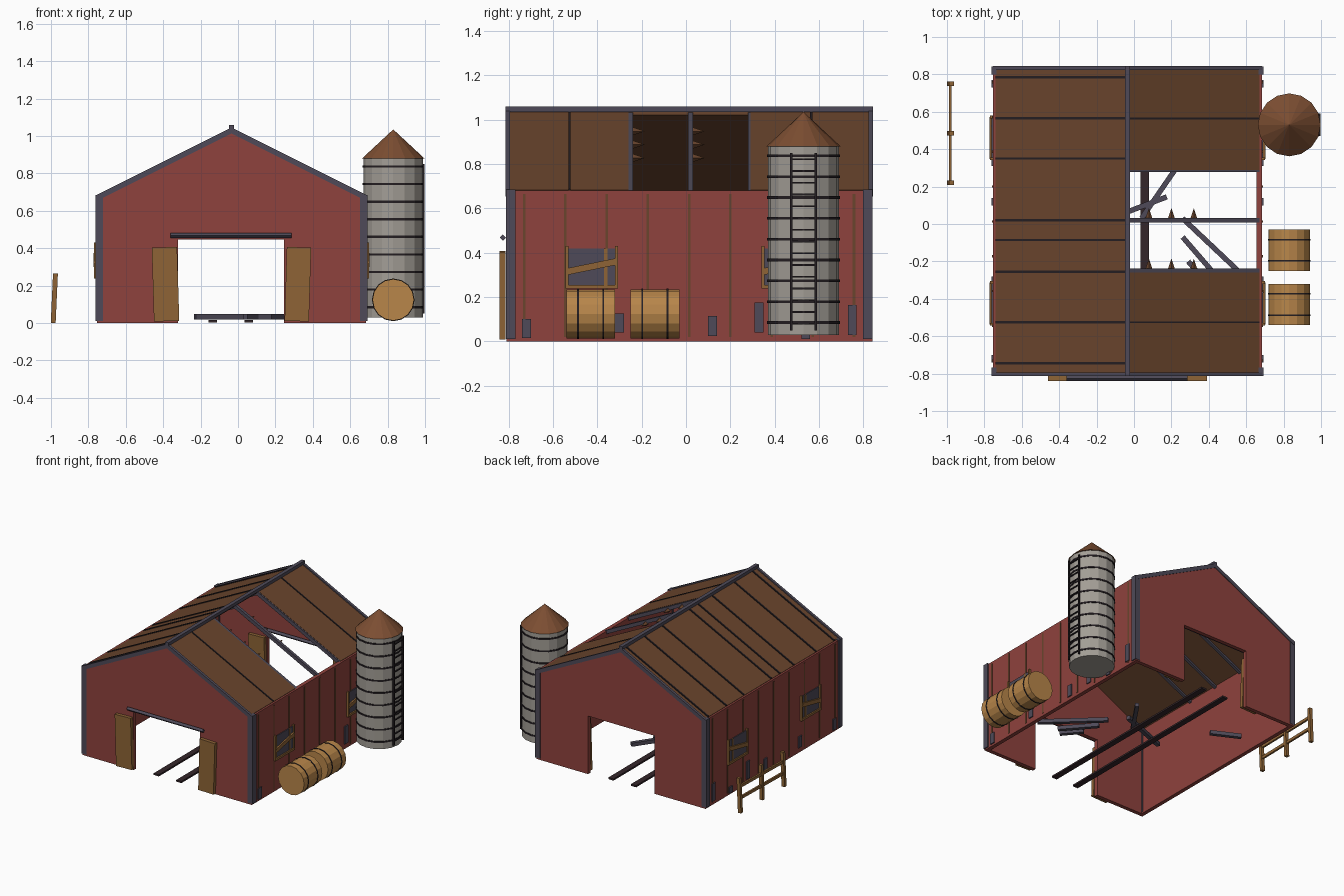
import bpy, bmesh, math
from mathutils import Vector, Matrix

if "Cube" in bpy.data.objects:
    bpy.data.objects.remove(bpy.data.objects["Cube"])

CX = -0.035          # barn centre line
YF, YB = -0.81, 0.84  # barn ends


def material(name, rgb):
    m = bpy.data.materials.new(name)
    m.diffuse_color = (*[((c / 255 + 0.055) / 1.055) ** 2.4 for c in rgb], 1)
    m.use_nodes = True
    m.node_tree.nodes["Principled BSDF"].inputs["Base Color"].default_value = m.diffuse_color
    return m


RED = material("barn red", (143, 66, 61))
ROOF = material("roof brown", (106, 69, 45))
GREY = material("dark slate", (78, 74, 88))
DARK = material("dark timber", (52, 38, 42))
IRON = material("black iron", (36, 30, 34))
WOOD = material("plank brown", (142, 100, 54))
BARREL = material("barrel ochre", (184, 134, 74))
SILO = material("silo grey", (163, 158, 150))
CONE = material("silo roof brown", (124, 78, 50))


def make(name, bm, mat):
    bmesh.ops.recalc_face_normals(bm, faces=bm.faces)
    me = bpy.data.meshes.new(name)
    bm.to_mesh(me)
    bm.free()
    me.materials.append(mat)
    ob = bpy.data.objects.new(name, me)
    bpy.context.collection.objects.link(ob)
    return ob


def box(name, lo, hi, mat, tilt=None):
    """Box between two corners, optionally tilted by (angle, axis)."""
    lo, hi = Vector(lo), Vector(hi)
    bm = bmesh.new()
    bmesh.ops.create_cube(bm, size=1, matrix=Matrix.Diagonal((*(hi - lo), 1)))
    ob = make(name, bm, mat)
    ob.location = (lo + hi) / 2
    if tilt:
        ob.rotation_euler["XYZ".index(tilt[1])] = tilt[0]
    return ob


def bar(name, a, b, w, h, mat):
    """Square timber from point a to point b."""
    a, b = Vector(a), Vector(b)
    bm = bmesh.new()
    bmesh.ops.create_cube(bm, size=1, matrix=Matrix.Diagonal((w, h, (b - a).length, 1)))
    ob = make(name, bm, mat)
    ob.rotation_euler = (b - a).to_track_quat('Z', 'Y').to_euler()
    ob.location = (a + b) / 2
    return ob


def prism(name, pts, y0, y1, mat):
    """Outline in x-z extruded along y."""
    bm = bmesh.new()
    f = bm.faces.new([bm.verts.new((x, y0, z)) for x, z in pts])
    ext = bmesh.ops.extrude_face_region(bm, geom=[f])
    bmesh.ops.translate(bm, vec=(0, y1 - y0, 0),
                        verts=[v for v in ext["geom"] if isinstance(v, bmesh.types.BMVert)])
    return make(name, bm, mat)


def cylinder(name, centre, r1, r2, length, sides, mat, axis='Z'):
    bm = bmesh.new()
    bmesh.ops.create_cone(bm, cap_ends=True, segments=sides, radius1=r1, radius2=r2, depth=length)
    ob = make(name, bm, mat)
    ob.location = centre
    if axis == 'Y':
        ob.rotation_euler.x = math.pi / 2
    return ob


def slope(name, s, y0, y1, top, thick, mat, out=0.705):
    """Strip following one roof slope; s is the side, top the lift off the roof plane."""
    z0, z1 = 1.035 + top, 1.035 + top - 0.5 * out
    prism(name, [(CX, z0), (CX + s * out, z1), (CX + s * out, z1 - thick), (CX, z0 - thick)], y0, y1, mat)


# End walls with door openings, gables, rake trim, doors and track
for end, y in (("front", YF), ("back", YB - 0.03)):
    prism(end + "_wall", [(-0.755, 0), (-0.32, 0), (-0.32, 0.446), (0.245, 0.446), (0.245, 0),
                          (0.685, 0), (0.685, 0.68), (-0.755, 0.68)], y, y + 0.03, RED)
    prism(end + "_gable", [(CX - 0.69, 0.68), (CX + 0.69, 0.68), (CX, 1.022)], y, y + 0.03, RED)
    for s in (-1, 1):
        ry = y - 0.004 if end == "front" else y + 0.014
        slope(end + "_rake_trim", s, ry, ry + 0.02, 0.01, 0.032, GREY, 0.72)
    box(end + "_left_door", (-0.455, y - 0.03, 0.01), (-0.32, y - 0.004, 0.405), WOOD, (-0.03, 'Y'))
    box(end + "_right_door", (0.255, y - 0.03, 0.01), (0.385, y - 0.004, 0.405), WOOD, (0.03, 'Y'))
    box(end + "_door_track", (-0.36, y - 0.026, 0.458), (0.285, y - 0.006, 0.478), GREY, (math.pi / 4, 'X'))

# Side walls with battens, windows, stone patches and corner posts
patches = [(-0.74, 0.015, 0.1), (-0.32, 0.04, 0.125), (0.1, 0.025, 0.115),
           (0.31, 0.04, 0.175), (0.52, 0.012, 0.06), (0.73, 0.03, 0.165)]
for side, s in (("left", -1), ("right", 1)):
    def plate(name, y0, y1, z0, z1, d, mat, inner=0.002):
        xs = sorted((CX + s * (0.72 - inner), CX + s * (0.72 + d)))
        return box(side + name, (xs[0], y0, z0), (xs[1], y1, z1), mat)

    plate("_wall", YF + 0.03, YB - 0.03, 0, 0.68, 0, RED, 0.03)
    for i in range(9):
        y = -0.73 + i * 0.186
        plate("_batten", y - 0.006, y + 0.006, 0.02, 0.665, 0.004, ROOF)
    for y, z0, z1 in patches:
        plate("_patch", y, y + 0.04, z0, z1, 0.008, GREY)
    for y in (YF, YB - 0.04):
        plate("_corner_post", y - 0.002, y + 0.042, 0.01, 0.685, 0.008, GREY, 0.034)
    for y in (-0.425, 0.46):
        plate("_window_pane", y - 0.11, y + 0.11, 0.25, 0.42, 0.006, GREY)
        for e in (-0.112, 0.112):
            plate("_window_jamb", y + e - 0.007, y + e + 0.007, 0.24, 0.43, 0.016, WOOD)
        plate("_window_sill", y - 0.119, y + 0.119, 0.238, 0.255, 0.016, WOOD)
        plate("_window_mullion", y + 0.055, y + 0.07, 0.25, 0.42, 0.01, WOOD)
        x = CX + s * 0.73
        bar(side + "_window_board", (x, y - 0.11, 0.315), (x, y + 0.11, 0.36), 0.014, 0.03, WOOD)

# Roof: whole left slope, right slope with a missing bay
slope("left_roof", -1, YF, YB, 0, 0.015, ROOF)
slope("right_roof_front", 1, YF, -0.26, 0, 0.015, ROOF)
slope("right_roof_back", 1, 0.29, YB, 0, 0.015, ROOF)
for y in (0.785, 0.565, 0.35, 0.02, -0.085, -0.255, -0.525, -0.745):
    slope("left_roof_batten", -1, y - 0.006, y + 0.006, 0.007, 0.01, IRON)
for y in (0.565, -0.525):
    slope("right_roof_batten", 1, y - 0.005, y + 0.005, 0.005, 0.01, IRON)
for y in (-0.25, 0.02, 0.29):
    for s in (-1, 1):
        slope("rafter", s, y - 0.011, y + 0.011, -0.002, 0.03, GREY)
bar("ridge_beam", (CX, YF - 0.004, 1.047), (CX, YB + 0.004, 1.047), 0.028, 0.024, GREY)

# Splinters along the broken bay
for y in (-0.25, 0.02):
    for x in (0.08, 0.2, 0.32):
        sp = cylinder("roof_splinter", (x, y + 0.035, 1.005 - 0.5 * (x - CX)), 0.02, 0, 0.06, 4, ROOF)
        sp.rotation_euler.x = -math.pi / 2

# Floor rails and fallen timbers inside
for x in (-0.135, 0.057):
    box("floor_rail", (x - 0.022, YF + 0.01, 0.002), (x + 0.022, YB - 0.01, 0.015), DARK)
for a, b in (((0.04, 0.03), (0.24, 0.32)), ((-0.23, -0.01), (0.175, 0.145)),
             ((0.26, 0.03), (0.62, -0.31)), ((0.26, -0.07), (0.45, -0.29)),
             ((0.29, -0.2), (0.4, -0.33)), ((-0.4, 0.35), (-0.6, 0.45))):
    bar("fallen_timber", (*a, 0.033), (*b, 0.033), 0.028, 0.028, GREY)

# Silo with hoops, cone roof and ladder
SX, SY = 0.83, 0.53
cylinder("silo_body", (SX, SY, 0.455), 0.16, 0.16, 0.85, 16, SILO)
cylinder("silo_roof", (SX, SY, 0.957), 0.168, 0, 0.156, 16, CONE)
for i in range(9):
    cylinder("silo_hoop", (SX, SY, 0.085 + i * 0.094), 0.164, 0.164, 0.012, 16, IRON)
for y in (0.475, 0.585):
    box("ladder_rail", (0.986, y - 0.005, 0.05), (0.998, y + 0.005, 0.85), IRON)
for i in range(15):
    z = 0.08 + i * 0.053
    box("ladder_rung", (0.988, 0.475, z - 0.004), (0.996, 0.585, z + 0.004), IRON)

# Two barrels on their sides
for y in (-0.43, -0.14):
    cylinder("barrel", (0.83, y, 0.124), 0.111, 0.111, 0.22, 16, BARREL, 'Y')
    for e in (-0.057, 0.057):
        cylinder("barrel_hoop", (0.83, y + e, 0.124), 0.114, 0.114, 0.008, 16, IRON, 'Y')

# Leaning fence
for y in (0.22, 0.485, 0.75):
    bar("fence_post", (-0.988, y, 0), (-0.976, y, 0.265), 0.024, 0.026, WOOD)
for z in (0.1, 0.19):
    bar("fence_rail", (-0.982, 0.21, z), (-0.982, 0.76, z + 0.01), 0.014, 0.022, WOOD)
